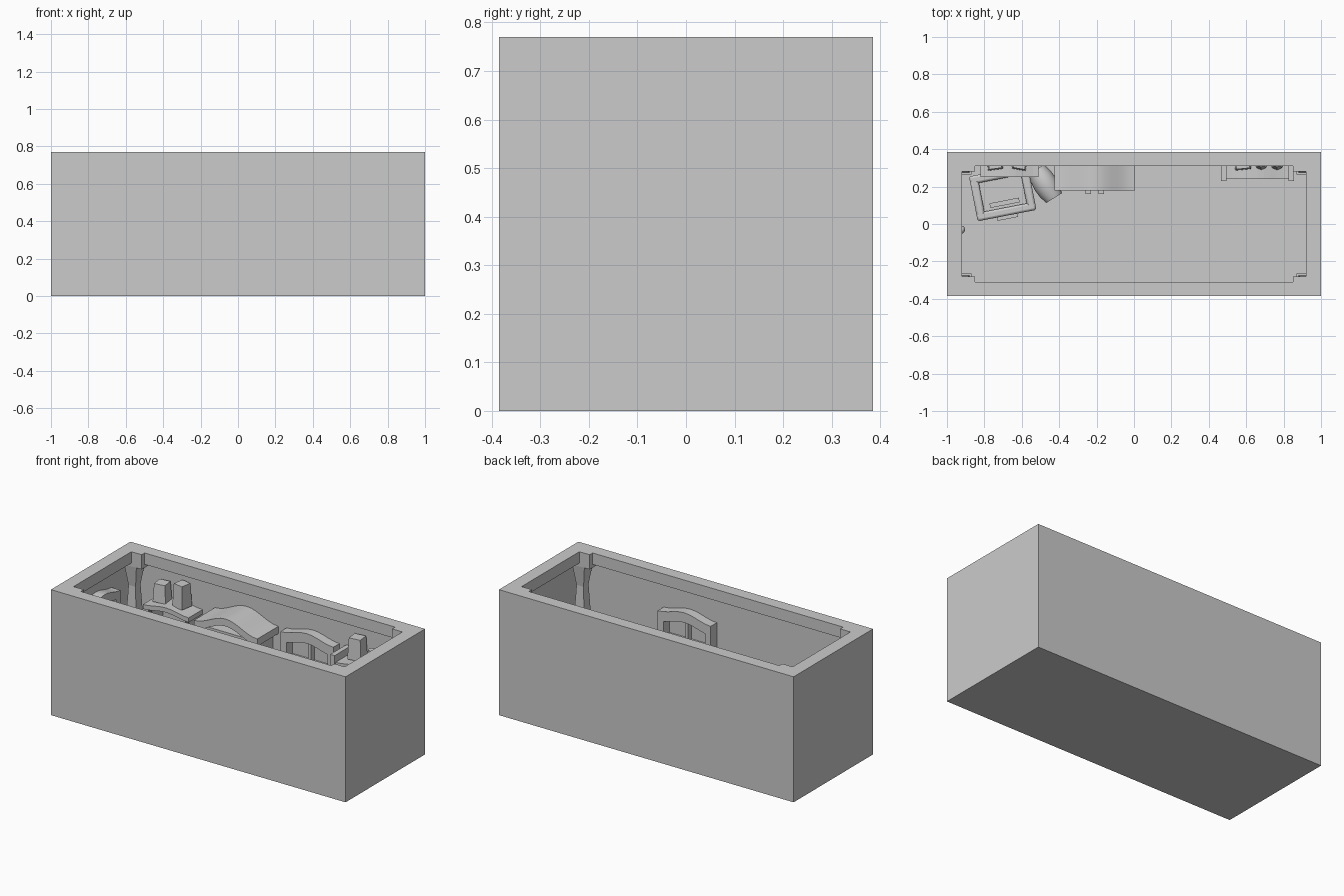
import bpy, bmesh, math
from mathutils import Matrix, Vector

if "Cube" in bpy.data.objects:
    bpy.data.objects.remove(bpy.data.objects["Cube"])


def make(name, bm, smooth=False, bevel=0):
    bmesh.ops.recalc_face_normals(bm, faces=bm.faces)
    me = bpy.data.meshes.new(name)
    bm.to_mesh(me)
    bm.free()
    ob = bpy.data.objects.new(name, me)
    bpy.context.collection.objects.link(ob)
    if bevel:
        m = ob.modifiers.new("bevel", 'BEVEL')
        m.width, m.segments = bevel, 2
    if smooth:
        bpy.ops.object.select_all(action='DESELECT')
        bpy.context.view_layer.objects.active = ob
        ob.select_set(True)
        bpy.ops.object.shade_smooth_by_angle(angle=math.radians(40))
    return ob


def box(name, x0, x1, y0, y1, z0, z1, taper=1.0, mat=None, bevel=0):
    """Box between limits; taper scales its top, mat moves it."""
    bm = bmesh.new()
    bmesh.ops.create_cube(bm, size=1)
    cx, cy = (x0 + x1) / 2, (y0 + y1) / 2
    for v in bm.verts:
        s = taper if v.co.z > 0 else 1
        v.co = Vector((cx + v.co.x * (x1 - x0) * s, cy + v.co.y * (y1 - y0) * s,
                       z1 if v.co.z > 0 else z0))
    if mat:
        bm.transform(mat)
    return make(name, bm, bevel > 0, bevel)


def prism(name, pts, y0, y1, mat=None, smooth=False):
    """Outline in x, z pushed from y0 to y1."""
    bm = bmesh.new()
    f = bm.faces.new([bm.verts.new((x, y0, z)) for x, z in pts])
    r = bmesh.ops.extrude_face_region(bm, geom=[f])
    for v in r['geom']:
        if isinstance(v, bmesh.types.BMVert):
            v.co.y = y1
    if mat:
        bm.transform(mat)
    return make(name, bm, smooth)


def arch(cx, hw, z, rise, thick, n=10):
    """Outline of a band with a softly arched top and bottom."""
    t = [-1 + 2 * i / n for i in range(n + 1)]
    c = lambda a: z + rise * (0.5 + 0.5 * math.cos(math.pi * a))
    return [(cx + hw * a, c(a)) for a in t] + [(cx + hw * a, c(a) - thick) for a in reversed(t)]


# Room shell: thin floor and four walls, open at the top
bm = bmesh.new()
bmesh.ops.create_cube(bm, size=1)
bm.faces.ensure_lookup_table()
bmesh.ops.delete(bm, geom=[f for f in bm.faces if f.calc_center_median().z > 0.4], context='FACES_ONLY')
bm.transform(Matrix.Translation((0, 0, 0.385)) @ Matrix.Diagonal((2, 0.77, 0.77, 1)))
make("room_shell", bm)

# Top beams, corner blocks and flared corner columns
for s in (-1, 1):
    box("long_beam", -0.85, 0.85, *sorted((s * 0.309, s * 0.385)), 0.70, 0.77)
    box("short_beam", *sorted((s * 0.92, s)), -0.28, 0.28, 0.70, 0.77)
    for t in (-1, 1):
        box("corner_block", *sorted((s * 0.85, s)), *sorted((t * 0.28, t * 0.385)), 0.68, 0.77)
        cx, cy = s * 0.93, t * 0.325
        for z0, z1, a, b in ((0, 0.06, .06, .06), (0.06, 0.3, .05, .037), (0.3, 0.55, .037, .024), (0.55, 0.68, .024, .042)):
            box("corner_column", cx - a, cx + a, cy - a, cy + a, z0, z1, b / a)

# Arched windows on the front and back walls
for s in (-1, 1):
    m = Matrix.Diagonal((1, s, 1, 1))
    prism("window_head", arch(0.24, 0.18, 0.525, 0.035, 0.06), 0.325, 0.384, m)
    for x in (0.06, 0.38):
        box("window_jamb", x, x + 0.04, 0.325, 0.384, 0.24, 0.50, 1, m)
    box("window_sill", 0.05, 0.43, 0.32, 0.384, 0.21, 0.25, 1, m)
    box("window_mullion", 0.23, 0.25, 0.35, 0.384, 0.25, 0.50, 1, m)
    box("window_crossbar", 0.10, 0.38, 0.35, 0.384, 0.36, 0.38, 1, m)

# Door on the left wall
turn = Matrix.Translation((-0.999, 0.05, 0)) @ Matrix.Rotation(math.radians(90), 4, 'Z')
prism("door_frame_head", arch(0, 0.15, 0.56, 0.03, 0.05), -0.06, 0, turn)
for x in (-0.15, 0.115):
    box("door_frame_side", x, x + 0.035, -0.06, 0, 0, 0.54, 1, turn)
box("door_panel", -0.115, 0.115, -0.035, 0, 0, 0.54, 1, turn)
bm = bmesh.new()
bmesh.ops.create_uvsphere(bm, u_segments=12, v_segments=8, radius=0.022)
bm.transform(Matrix.Translation((-0.925, -0.03, 0.27)) @ Matrix.Diagonal((1.0, 1, 1, 1)))
make("door_knob", bm, True)
box("door_knob_stem", -0.97, -0.93, -0.038, -0.022, 0.262, 0.278)

# Wardrobe with arched, overhanging top, two doors and handles
prism("wardrobe_crown", arch(-0.21, 0.215, 0.52, 0.065, 0.045, 14), 0.18, 0.384, smooth=True)
box("wardrobe_body", -0.39, -0.03, 0.205, 0.384, 0.04, 0.49)
box("wardrobe_base", -0.41, -0.01, 0.19, 0.384, 0, 0.05)
for s in (-1, 1):
    x = -0.21 + s * 0.088
    box("wardrobe_door", x - 0.08, x + 0.08, 0.19, 0.21, 0.07, 0.47)
    box("wardrobe_handle", -0.21 + s * 0.035 - 0.015, -0.21 + s * 0.035 + 0.015, 0.16, 0.195, 0.25, 0.29)

# Wall shelves with curved boards, brackets and objects
for cx, hw, front in ((-0.665, 0.155, 0.25), (0.66, 0.17, 0.24)):
    prism("shelf_board", arch(cx, hw, 0.485, 0.02, 0.028), front, 0.384)
    for s in (-1, 1):
        x = cx + s * (hw - 0.03)
        turn = Matrix.Translation((x - 0.012, 0.384, 0)) @ Matrix.Rotation(math.radians(90), 4, 'Z')
        prism("shelf_bracket", [(0, 0.46), (-0.12, 0.46), (-0.10, 0.43), (-0.03, 0.39), (0, 0.36)], -0.024, 0, turn)
for x, w, z, a in ((-0.745, 0.08, 0.61, 8), (-0.61, 0.075, 0.64, -10), (0.58, 0.085, 0.63, 6)):
    m = Matrix.Translation((x, 0.33, 0)) @ Matrix.Rotation(math.radians(a), 4, 'Z')
    box("shelf_block", -w / 2, w / 2, -0.04, 0.04, 0.50, z, 0.85, m)
for x in (0.48, 0.84):
    box("shelf_end_post", x - 0.015, x + 0.015, 0.23, 0.384, 0.45, 0.53)
for x in (0.68, 0.765):
    bm = bmesh.new()
    bmesh.ops.create_cone(bm, cap_ends=True, segments=8, radius1=0.036, radius2=0.02, depth=0.08)
    bm.transform(Matrix.Translation((x, 0.325, 0.54)))
    make("shelf_pot", bm)

# Turned chest with raised rim, lid panel and front handle
m = Matrix.Translation((-0.70, 0.155, 0)) @ Matrix.Rotation(math.radians(11), 4, 'Z')
box("chest_body", -0.15, 0.15, -0.105, 0.12, 0, 0.22, 1, m, 0.01)
for s in (-1, 1):
    box("chest_rim_side", *sorted((s * 0.115, s * 0.16)), -0.11, 0.13, 0.20, 0.26, 1, m, 0.012)
    box("chest_rim_end", -0.16, 0.16, 0.01 + s * 0.10 - 0.022, 0.01 + s * 0.10 + 0.022, 0.20, 0.26, 1, m, 0.012)
box("chest_lid_bar", -0.08, 0.08, -0.055, -0.03, 0.22, 0.24, 1, m)
box("chest_handle", -0.055, 0.055, -0.13, -0.10, 0.12, 0.15, 1, m)

# Small barrel lying beside the chest
bm = bmesh.new()
r = bmesh.ops.create_cone(bm, cap_ends=True, segments=16, radius1=0.05, radius2=0.05, depth=0.18)
bmesh.ops.subdivide_edges(bm, edges=[e for e in bm.edges if abs(e.verts[0].co.z - e.verts[1].co.z) > 0.1], cuts=3)
for v in bm.verts:
    k = 1 + 0.3 * (1 - (v.co.z / 0.09) ** 2)
    v.co.x *= k
    v.co.y *= k
bm.transform(Matrix.Translation((-0.475, 0.215, 0.065)) @ Matrix.Rotation(math.radians(32), 4, 'Z') @ Matrix.Rotation(math.radians(90), 4, 'X'))
make("barrel", bm, True)
